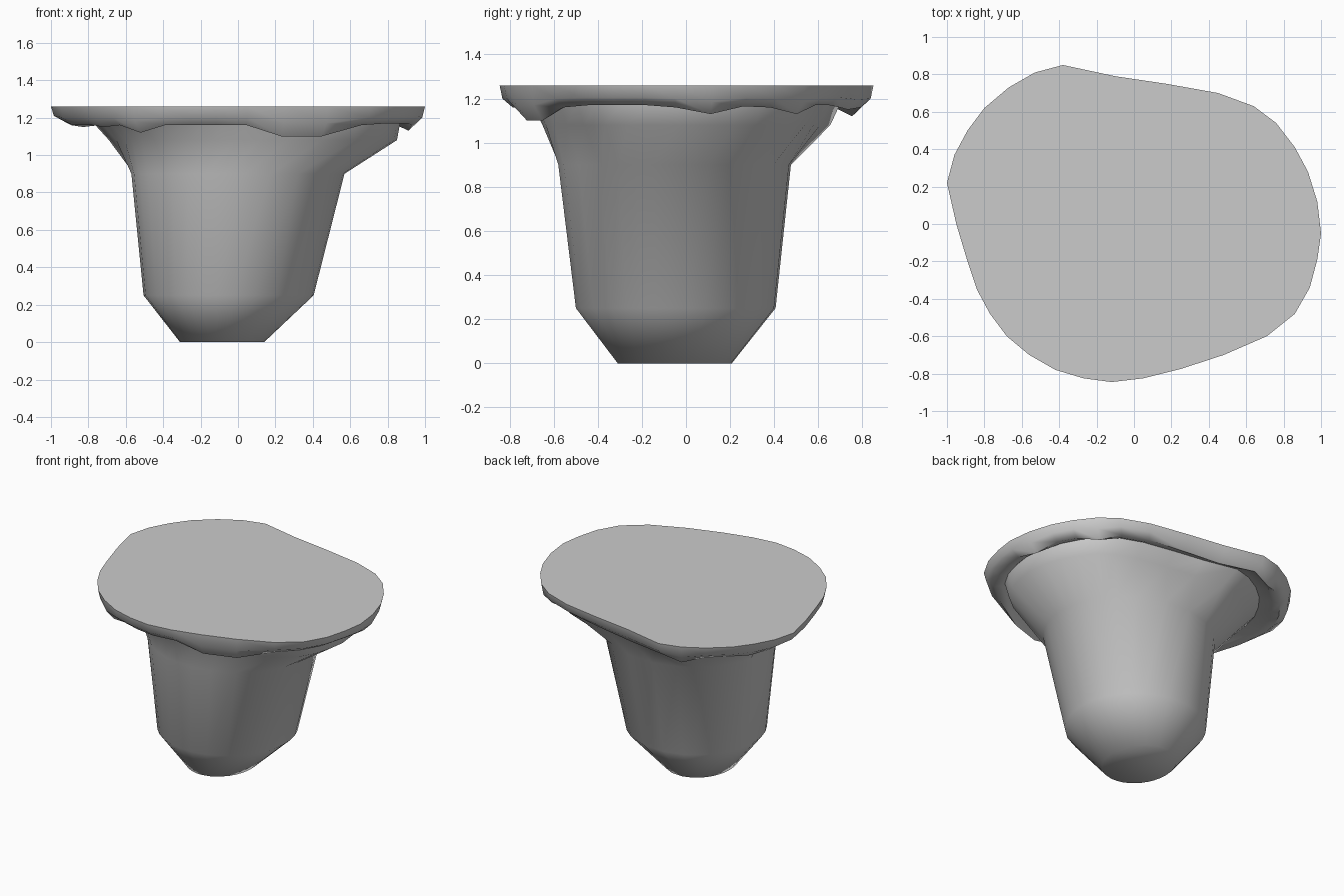
import bpy, bmesh, math

if "Cube" in bpy.data.objects:
    bpy.data.objects.remove(bpy.data.objects["Cube"])

# Lopsided outline of the flat top, counter-clockwise from the right
OUTLINE = [(1, -.05), (.98, .12), (.93, .28), (.86, .41), (.76, .54), (.64, .63), (.45, .70), (.17, .75),
           (-.1, .79), (-.38, .85), (-.53, .81), (-.67, .73), (-.8, .62), (-.89, .50), (-.96, .37), (-1, .22),
           (-.95, 0), (-.89, -.2), (-.84, -.35), (-.77, -.48), (-.68, -.6), (-.56, -.7), (-.42, -.78), (-.27, -.825),
           (-.12, -.845), (.05, -.825), (.25, -.775), (.48, -.70), (.71, -.60), (.86, -.48), (.94, -.34), (.98, -.19)]
# Height of the uneven lip below each outline point
LIP = [1.16, 1.13, 1.165, 1.16, 1.13, 1.17, 1.17, 1.16, 1.15, 1.16, 1.12, 1.16, 1.16, 1.15, 1.16, 1.18,
       1.16, 1.16, 1.16, 1.15, 1.16, 1.12, 1.16, 1.16, 1.16, 1.16, 1.10, 1.10, 1.16, 1.17, 1.17, 1.17]


def scaled(s, z, shift=0):
    return [(x * s + shift, y * s, z) for x, y in OUTLINE]


def oval(cx, cy, rx, ry, z):
    angles = [math.atan2(y, x) for x, y in OUTLINE]
    return [(cx + rx * math.cos(a), cy + ry * math.sin(a), z) for a in angles]


def loft(name, rings, cap_first=True):
    bm = bmesh.new()
    loops = [[bm.verts.new(p) for p in ring] for ring in rings]
    for a, b in zip(loops, loops[1:]):
        for i in range(len(a)):
            j = (i + 1) % len(a)
            bm.faces.new((a[i], a[j], b[j], b[i]))
    if cap_first:
        bm.faces.new(loops[0][::-1])
    bmesh.ops.recalc_face_normals(bm, faces=bm.faces)
    mesh = bpy.data.meshes.new(name)
    bm.to_mesh(mesh)
    bm.free()
    ob = bpy.data.objects.new(name, mesh)
    bpy.context.collection.objects.link(ob)
    bpy.ops.object.select_all(action='DESELECT')
    ob.select_set(True)
    bpy.context.view_layer.objects.active = ob
    bpy.ops.object.shade_smooth_by_angle(angle=math.radians(55))
    return ob


# Flat top with a drooping, folded lip
lip = [(x * .93, y * .93, z) for (x, y), z in zip(OUTLINE, LIP)]
side = [(x * .985, y * .985, (z + 1.26) / 2 - .01) for (x, y), z in zip(OUTLINE, LIP)]
loft("cap", [scaled(1, 1.26), side, lip, scaled(.88, 1.175), scaled(.82, 1.19, .04)])

# Tapered stem flaring out under the cap
loft("stem", [oval(-.085, -.05, .225, .26, 0),
              oval(-.05, -.045, .455, .455, .25),
              oval(0, -.05, .57, .53, .90),
              scaled(.77, 1.08, .08),
              scaled(.83, 1.19, .04)])
